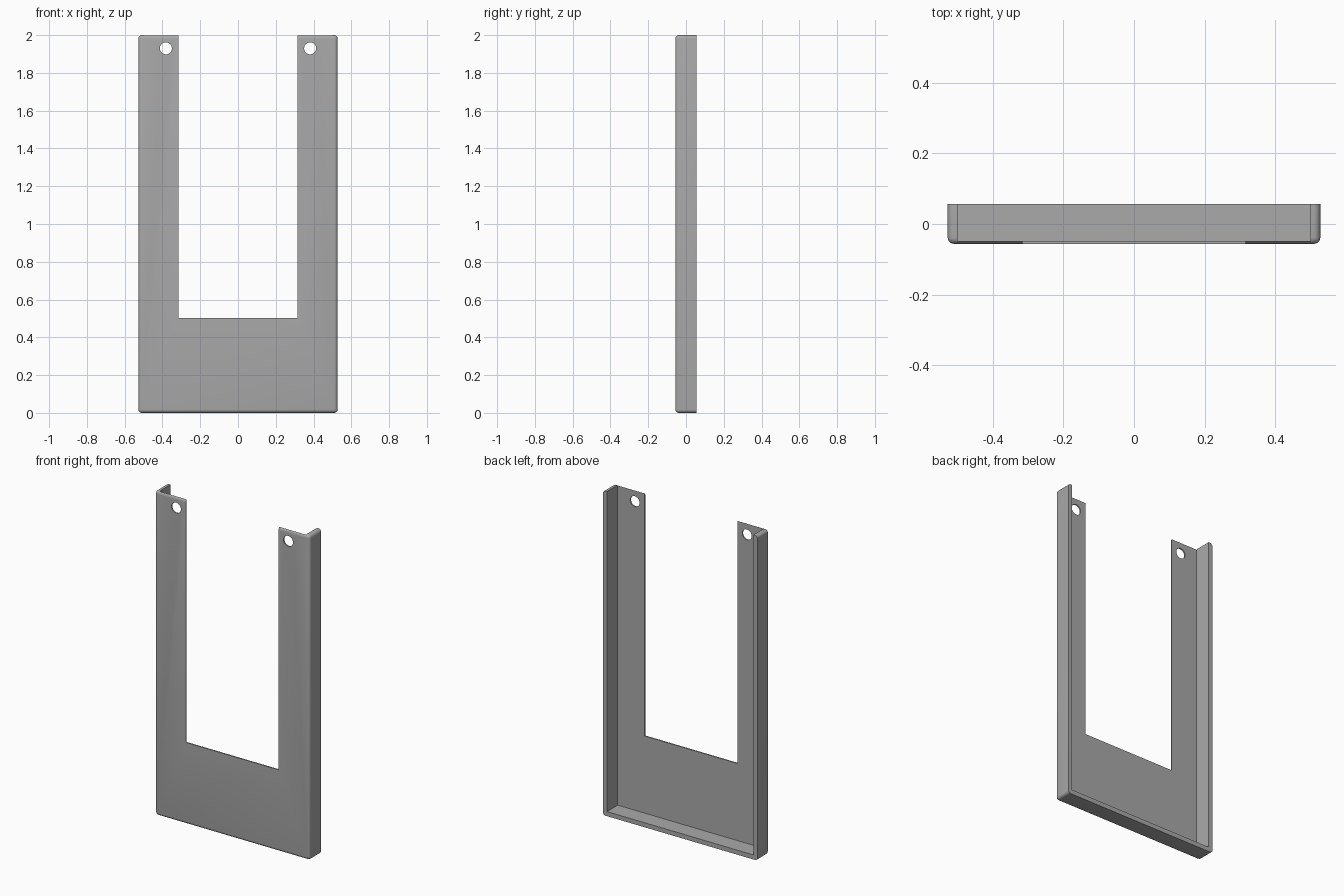
import bpy, bmesh, math
from mathutils import Matrix

cube = bpy.data.objects.get("Cube")
if cube:
    bpy.data.objects.remove(cube, do_unlink=True)

W, D, H = 0.527, 0.056, 2.0      # half width, half depth, height
WALL, PLATE, FILLET = 0.028, 0.008, 0.018
SLOT_W, SLOT_Z = 0.316, 0.503
HOLE_X, HOLE_Z, HOLE_R = 0.382, 1.93, 0.032

grey = bpy.data.materials.new("plain grey")
grey.use_nodes = True
colour = (0.4, 0.4, 0.4, 1)
grey.diffuse_color = colour
grey.node_tree.nodes["Principled BSDF"].inputs["Base Color"].default_value = colour


def finish(name, bm):
    mesh = bpy.data.meshes.new(name)
    bm.to_mesh(mesh)
    bm.free()
    mesh.materials.append(grey)
    obj = bpy.data.objects.new(name, mesh)
    bpy.context.collection.objects.link(obj)
    return obj


def box(lo, hi):
    bm = bmesh.new()
    bmesh.ops.create_cube(bm, size=1)
    for v in bm.verts:
        v.co = [(a + b) / 2 + c * (b - a) for a, b, c in zip(lo, hi, v.co)]
    return bm


# Outer shell: every edge rounded except the rim at the back
bm = box((-W, -D, 0), (W, D, H))
edges = [e for e in bm.edges if min(v.co.y for v in e.verts) < 0]
bmesh.ops.bevel(bm, geom=edges, offset=FILLET, segments=5, profile=0.5, affect='EDGES')
frame = finish("tray_frame", bm)

# Cutters: cavity open at the back and top, front slot, two hanging holes
cutters = [
    finish("cavity_cutter", box((WALL - W, PLATE - D, WALL), (W - WALL, 1, H + 1))),
    finish("slot_cutter", box((-SLOT_W, -1, SLOT_Z), (SLOT_W, 1, H + 1))),
]
for side, sx in (("left", 1), ("right", -1)):
    bm = bmesh.new()
    place = Matrix.Translation((sx * HOLE_X, 0, HOLE_Z)) @ Matrix.Rotation(math.pi / 2, 4, 'X')
    bmesh.ops.create_cone(bm, cap_ends=True, segments=24, radius1=HOLE_R,
                          radius2=HOLE_R, depth=1, matrix=place)
    cutters.append(finish(side + "_hole_cutter", bm))

for cutter in cutters:
    cutter.hide_render = True
    mod = frame.modifiers.new(cutter.name, 'BOOLEAN')
    mod.operation, mod.solver, mod.object = 'DIFFERENCE', 'EXACT', cutter

# Apply the cuts, then drop the cutters
bpy.ops.object.select_all(action='DESELECT')
frame.select_set(True)
bpy.context.view_layer.objects.active = frame
for mod in list(frame.modifiers):
    bpy.ops.object.modifier_apply(modifier=mod.name)
for cutter in cutters:
    bpy.data.objects.remove(cutter, do_unlink=True)
bpy.ops.object.shade_smooth_by_angle(angle=math.radians(30))
